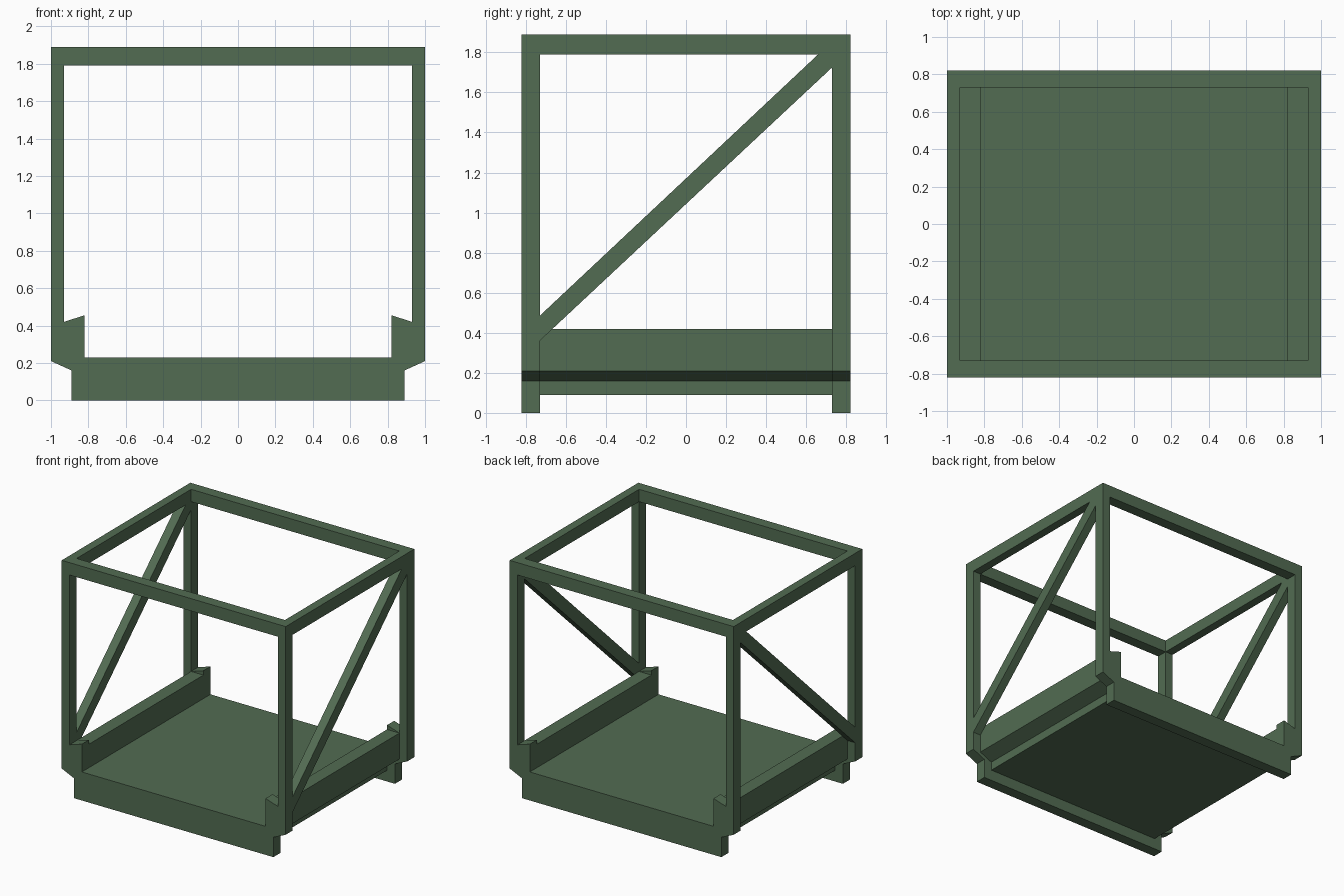
import bpy
import bmesh
from mathutils import Vector

cube = bpy.data.objects.get("Cube")
if cube:
    bpy.data.objects.remove(cube, do_unlink=True)

green = bpy.data.materials.new("olive_green_paint")
green.use_nodes = True
colour = (0.085, 0.15, 0.085, 1.0)
green.diffuse_color = colour
green.node_tree.nodes["Principled BSDF"].inputs["Base Color"].default_value = colour

# Shared dimensions
HALF_W, HALF_D, TOP = 1.0, 0.82, 1.89
POST_X, POST_Y, BEAM_Z = 0.93, 0.73, 1.79
CURB_X, CURB_Z, FLOOR_Z = 0.82, 0.42, 0.23


def extrude_part(name, points, axis, start, end, caps=True):
    """Extrude a 2D profile along x or y and mirror it to the other side."""
    bm = bmesh.new()
    if axis == "Y":
        verts = [bm.verts.new((u, start, v)) for u, v in points]
        step = Vector((0, end - start, 0))
    else:
        verts = [bm.verts.new((start, u, v)) for u, v in points]
        step = Vector((end - start, 0, 0))
    face = bm.faces.new(verts)
    grown = bmesh.ops.extrude_face_region(bm, geom=[face], use_keep_orig=True)
    moved = [g for g in grown["geom"] if isinstance(g, bmesh.types.BMVert)]
    bmesh.ops.translate(bm, verts=moved, vec=step)
    bmesh.ops.recalc_face_normals(bm, faces=bm.faces)
    # Drop faces on the mirror plane and ends buried in neighbouring parts
    hidden = [f for f in bm.faces if all(abs(v.co.x) < 1e-5 for v in f.verts)]
    if not caps:
        hidden += [f for f in bm.faces if abs(f.normal.y) > 0.99]
    bmesh.ops.delete(bm, geom=hidden, context="FACES")
    mesh = bpy.data.meshes.new(name)
    bm.to_mesh(mesh)
    bm.free()
    mesh.materials.append(green)
    obj = bpy.data.objects.new(name, mesh)
    bpy.context.collection.objects.link(obj)
    mirror = obj.modifiers.new("mirror", "MIRROR")
    mirror.use_axis[0] = True
    return obj


# End frames: sill, chamfered foot, post, gusset and top beam in one outline
frame = [(0, 0), (0.89, 0), (0.89, 0.16), (HALF_W, 0.21), (HALF_W, TOP),
         (0, TOP), (0, BEAM_Z), (POST_X, BEAM_Z), (POST_X, CURB_Z),
         (CURB_X, 0.455), (CURB_X, FLOOR_Z), (0, FLOOR_Z)]
extrude_part("front_frame", frame, "Y", -HALF_D, -POST_Y)
extrude_part("back_frame", frame, "Y", POST_Y, HALF_D)

# Floor pan with raised side curbs, recessed between the frames
deck = [(0, 0.09), (CURB_X, 0.09), (CURB_X, 0.16), (POST_X, 0.21),
        (POST_X, CURB_Z), (CURB_X, CURB_Z), (CURB_X, FLOOR_Z), (0, FLOOR_Z)]
extrude_part("floor_and_curbs", deck, "Y", -POST_Y, POST_Y, caps=False)

# Top side beams
beam = [(POST_X, BEAM_Z), (HALF_W, BEAM_Z), (HALF_W, TOP), (POST_X, TOP)]
extrude_part("top_side_beams", beam, "Y", -POST_Y, POST_Y, caps=False)

# Diagonal side braces, rising from front to back
brace = [(-POST_Y, 0.36), (POST_Y, 1.725), (POST_Y, BEAM_Z),
         (0.66, BEAM_Z), (-POST_Y, 0.485)]
extrude_part("diagonal_braces", brace, "X", POST_X, HALF_W)
